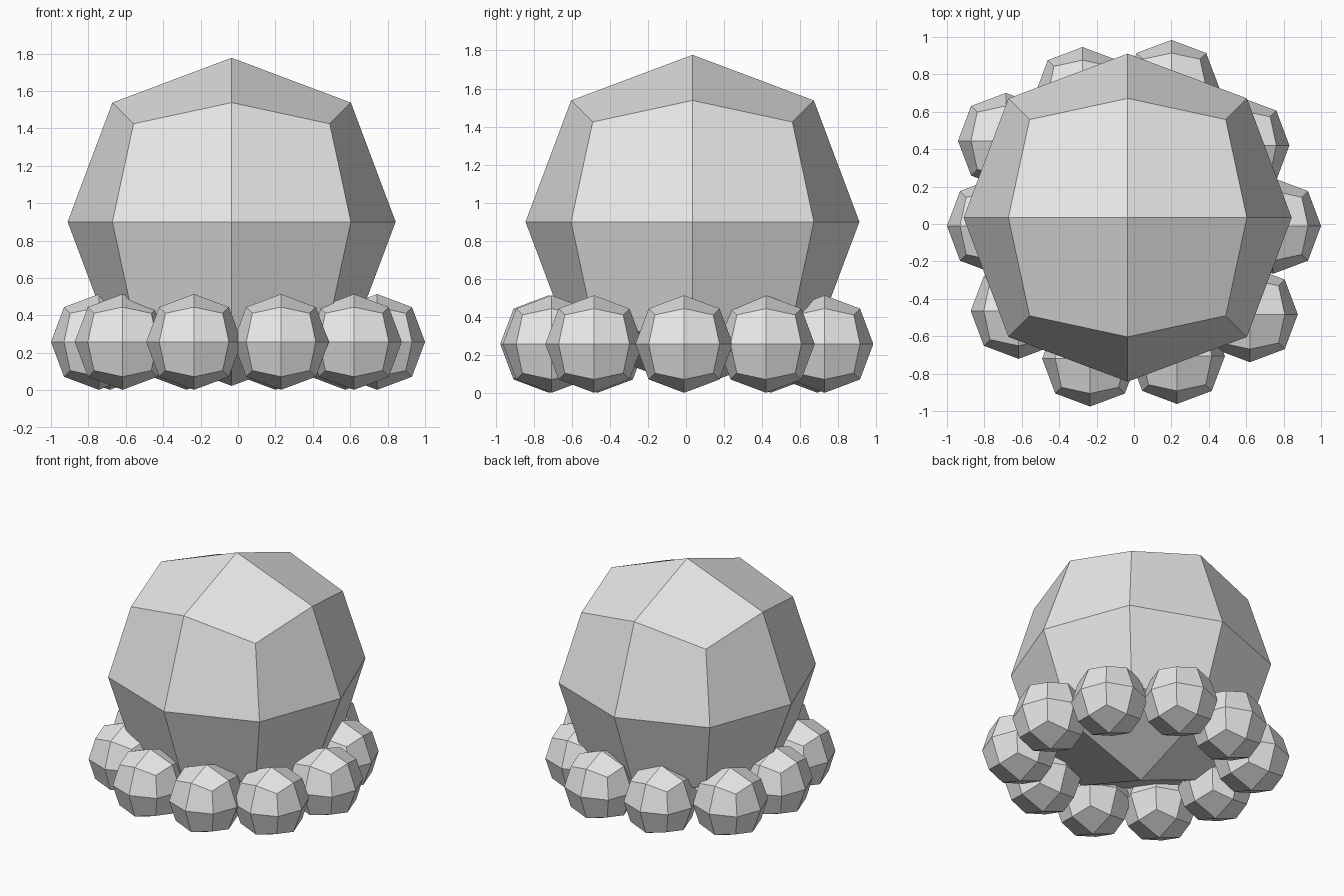
import bpy
import bmesh

if "Cube" in bpy.data.objects:
    bpy.data.objects.remove(bpy.data.objects["Cube"], do_unlink=True)

COLOUR = (0.8, 0.8, 0.8, 1.0)
grey = bpy.data.materials.new("light_grey")
grey.use_nodes = True
grey.diffuse_color = COLOUR
grey.node_tree.nodes["Principled BSDF"].inputs["Base Color"].default_value = COLOUR


def faceted_ball_mesh(name):
    """Unit ball of 24 flat quads: a cube split once and rounded."""
    bm = bmesh.new()
    bmesh.ops.create_cube(bm, size=2)
    bmesh.ops.subdivide_edges(bm, edges=bm.edges[:], cuts=1, use_grid_fill=True)
    # Pull in edge midpoints and corners; face centres stay at radius one
    pull = {1: 1.0, 2: 0.727, 3: 0.598}
    for v in bm.verts:
        v.co *= pull[sum(abs(c) > 0.5 for c in v.co)]
    bmesh.ops.recalc_face_normals(bm, faces=bm.faces[:])
    mesh = bpy.data.meshes.new(name)
    bm.to_mesh(mesh)
    bm.free()
    mesh.materials.append(grey)
    return mesh


def add_ball(name, mesh, centre, radius):
    ob = bpy.data.objects.new(name, mesh)
    bpy.context.scene.collection.objects.link(ob)
    ob.location = centre
    ob.scale = (radius,) * 3
    return ob


ball = faceted_ball_mesh("faceted_ball")

# Large central ball
add_ball("body_ball", ball, (-0.034, 0.034, 0.9), 0.877)

# Ring of small balls around the base, anticlockwise from the left side
R = 0.256
ring = [(0.744, -0.01), (0.575, 0.42), (0.20, 0.728), (-0.275, 0.69),
        (-0.685, 0.445), (-0.744, -0.01), (-0.617, -0.465),
        (-0.235, -0.72), (0.23, -0.706), (0.62, -0.483)]
for i, (x, y) in enumerate(ring, 1):
    add_ball(f"base_ball_{i}", ball, (x, y, R + 0.002), R)
